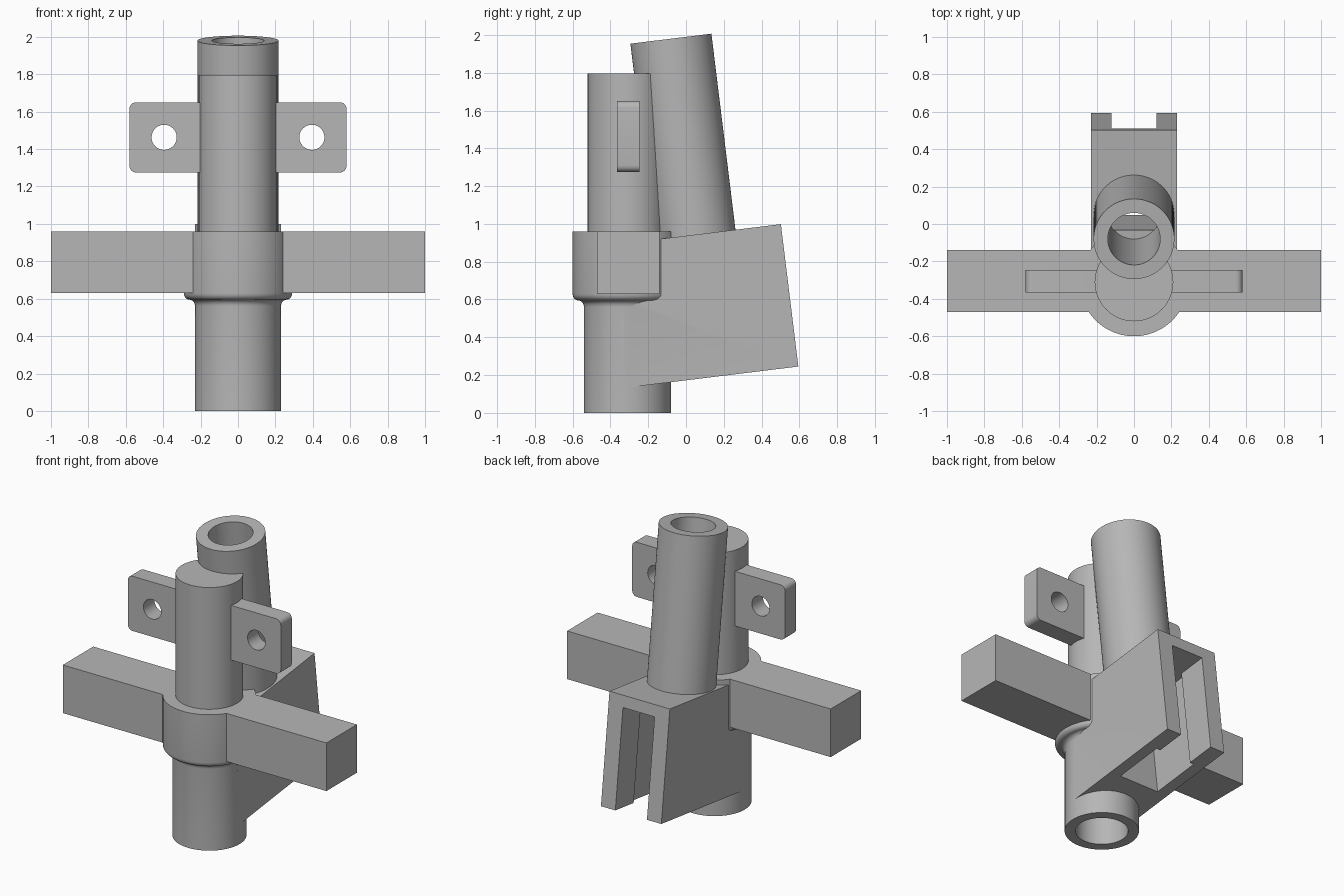
import bpy, bmesh, math
from mathutils import Matrix, Vector

if "Cube" in bpy.data.objects:
    bpy.data.objects.remove(bpy.data.objects["Cube"])

TILT = Matrix.Rotation(math.radians(7), 4, 'X')   # lean of the rear socket
FLAT = Matrix.Identity(4)
SEG = 96
POST_Y = -0.31

grey = bpy.data.materials.new("plain grey")
grey.diffuse_color = (0.47, 0.47, 0.47, 1)
grey.use_nodes = True
grey.node_tree.nodes["Principled BSDF"].inputs["Base Color"].default_value = grey.diffuse_color


def finish(name, bm, matrix=FLAT):
    bmesh.ops.transform(bm, matrix=matrix, verts=bm.verts)
    bmesh.ops.recalc_face_normals(bm, faces=bm.faces)
    mesh = bpy.data.meshes.new(name)
    bm.to_mesh(mesh)
    bm.free()
    mesh.materials.append(grey)
    ob = bpy.data.objects.new(name, mesh)
    bpy.context.collection.objects.link(ob)
    return ob


def box(name, x, y, z, matrix=FLAT):
    bm = bmesh.new()
    bmesh.ops.create_cube(bm, size=1)
    for v in bm.verts:
        v.co = Vector([(a + b) / 2 + c * (b - a) for (a, b), c in zip((x, y, z), v.co)])
    return finish(name, bm, matrix)


def lathe(name, profile, y, matrix=FLAT):
    """Closed solid turned about the vertical axis at the given y."""
    bm = bmesh.new()
    rings = [[bm.verts.new((r * math.cos(2 * math.pi * i / SEG),
                            y + r * math.sin(2 * math.pi * i / SEG), z))
              for i in range(SEG)] for r, z in profile]
    for a, b in zip(rings, rings[1:]):
        for i in range(SEG):
            j = (i + 1) % SEG
            bm.faces.new((a[i], a[j], b[j], b[i]))
    bm.faces.new(rings[0])
    bm.faces.new(rings[-1])
    return finish(name, bm, matrix)


def plate(name, x0, x1, z0, z1, y0, y1, rad):
    """Upright plate with rounded corners."""
    bm = bmesh.new()
    pts = []
    for k, (cx, cz) in enumerate([(x1 - rad, z1 - rad), (x0 + rad, z1 - rad),
                                  (x0 + rad, z0 + rad), (x1 - rad, z0 + rad)]):
        for i in range(7):
            a = math.pi / 2 * (k + i / 6)
            pts.append((cx + rad * math.cos(a), cz + rad * math.sin(a)))
    front = [bm.verts.new((px, y0, pz)) for px, pz in pts]
    back = [bm.verts.new((px, y1, pz)) for px, pz in pts]
    bm.faces.new(front)
    bm.faces.new(back)
    for i in range(len(pts)):
        j = (i + 1) % len(pts)
        bm.faces.new((front[i], front[j], back[j], back[i]))
    return finish(name, bm)


def combine(target, other, operation):
    mod = target.modifiers.new(operation, 'BOOLEAN')
    mod.operation = operation
    mod.solver = 'EXACT'
    mod.object = other
    bpy.context.view_layer.objects.active = target
    bpy.ops.object.modifier_apply(modifier=mod.name)
    bpy.data.objects.remove(other, do_unlink=True)


# Front post with stepped collar and a filleted underside
profile = [(0.23, 0.0), (0.23, 0.56)]
profile += [(0.26 - 0.03 * math.cos(a), 0.56 + 0.035 * math.sin(a))
            for a in [math.pi / 2 * i / 6 for i in range(1, 7)]]
profile += [(0.26 + 0.03 * math.sin(a), 0.63 - 0.035 * math.cos(a))
            for a in [math.pi / 2 * i / 6 for i in range(1, 7)]]
profile += [(0.29, 0.96), (0.21, 0.96), (0.21, 1.795)]
body = lathe("bracket_body", profile, POST_Y)

# Cross bar, leaning rear block and leaning tube
combine(body, box("cross_bar", (-1, 1), (-0.47, -0.14), (0.63, 0.96)), 'UNION')
combine(body, box("rear_block", (-0.229, 0.229), (-0.27, 0.62), (0.171, 0.93), TILT), 'UNION')
combine(body, lathe("rear_tube", [(0.216, 0.88), (0.216, 1.975)], 0.162, TILT), 'UNION')

# Side tabs
for s in (-1, 1):
    x0, x1 = sorted((s * 0.1, s * 0.58))
    combine(body, plate("side_tab", x0, x1, 1.275, 1.65, -0.365, -0.245, 0.035), 'UNION')

# Tab holes
for s in (-1, 1):
    hole = Matrix.Translation((s * 0.395, 0, 1.463)) @ Matrix.Rotation(math.pi / 2, 4, 'X')
    combine(body, lathe("tab_hole", [(0.067, 0.1), (0.067, 0.6)], 0, hole), 'DIFFERENCE')

# Block pocket with a narrower slot through its rear wall
combine(body, box("pocket", (-0.15, 0.15), (0.07, 0.42), (0.0, 0.85), TILT), 'DIFFERENCE')
combine(body, box("rear_slot", (-0.12, 0.12), (0.40, 0.80), (0.0, 0.85), TILT), 'DIFFERENCE')

# Tube bore and post bore
combine(body, lathe("tube_bore", [(0.14, 0.84), (0.14, 2.2)], 0.162, TILT), 'DIFFERENCE')
combine(body, lathe("post_bore", [(0.163, -0.1), (0.163, 0.55)], POST_Y), 'DIFFERENCE')

bpy.ops.object.select_all(action='DESELECT')
body.select_set(True)
bpy.context.view_layer.objects.active = body
bpy.ops.object.shade_smooth_by_angle(angle=math.radians(30))
